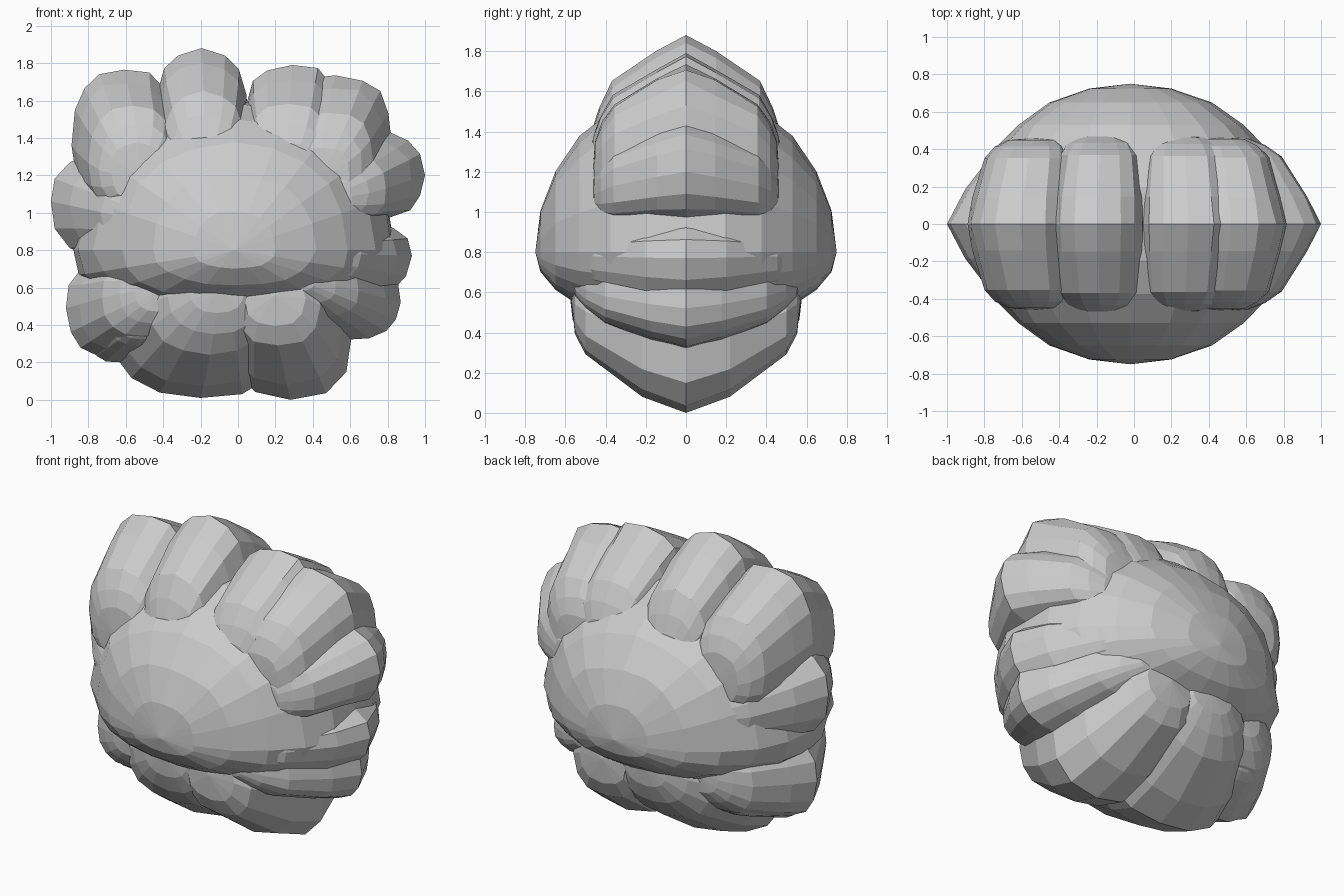
import bpy, bmesh, random
from math import sin, cos, pi

if "Cube" in bpy.data.objects:
    bpy.data.objects.remove(bpy.data.objects["Cube"])

random.seed(4)
CZ = 0.80                                  # height of the overall centre
TAPER = [(0, 1), (0.2, 0.915), (0.37, 0.82), (0.52, 0.65), (0.70, 0.30), (0.75, 0.15)]


def taper(y):
    """How far the whole crown has shrunk towards its centre at depth y."""
    for (a, fa), (b, fb) in zip(TAPER, TAPER[1:]):
        if y <= b:
            return fa + (fb - fa) * (y - a) / (b - a)
    return TAPER[-1][1]


def spow(v, e):
    return (1 if v >= 0 else -1) * abs(v) ** e


def lobe(name, cx, cz, rx, up, down, depth, e_depth=0.5, e_rim=0.8, segs=16, rings=5,
         jitter=0.025, tx=1.0, tz=1.0):
    """Faceted clump: outline in the xz plane, lofted to y = +-depth and tapered to the centre.
    tx and tz set how strongly the taper acts in width and height."""
    bm = bmesh.new()

    def place(x, y, z):
        f = 1 - taper(y)
        return bm.verts.new((x * (1 - f * tx), -y, CZ + (z - CZ) * (1 - f * tz)))

    loops = []
    for k in range(rings):
        t = k / rings * pi / 2
        r, y = cos(t) ** e_depth, depth * sin(t) ** (1.0 if k < 2 else e_depth)
        loop = []
        for i in range(segs):
            a = 2 * pi * i / segs
            # keep the four extreme points exact, roughen the others
            j = 1 if (k == 0 and i % (segs // 4) == 0) else 1 + random.uniform(-jitter, jitter)
            rz = up if sin(a) > 0 else down
            loop.append(place(cx + rx * r * j * spow(cos(a), e_rim), y,
                              cz + rz * r * j * spow(sin(a), e_rim)))
        loops.append(loop)
    pole = place(cx, depth, cz)
    for k in range(rings):
        for i in range(segs):
            n = (i + 1) % segs
            if k == rings - 1:
                bm.faces.new((loops[k][i], loops[k][n], pole))
            else:
                bm.faces.new((loops[k][i], loops[k][n], loops[k + 1][n], loops[k + 1][i]))
    # mirrored back half
    half = bm.verts[:] + bm.edges[:] + bm.faces[:]
    for v in bmesh.ops.duplicate(bm, geom=half)["geom"]:
        if isinstance(v, bmesh.types.BMVert):
            v.co.y = -v.co.y
    bmesh.ops.remove_doubles(bm, verts=bm.verts[:], dist=1e-4)
    bmesh.ops.recalc_face_normals(bm, faces=bm.faces[:])
    me = bpy.data.meshes.new(name)
    bm.to_mesh(me)
    bm.free()
    ob = bpy.data.objects.new(name, me)
    bpy.context.collection.objects.link(ob)
    return ob


# broad central mass of the foliage
lobe("foliage_body", -0.02, 0.80, 0.86, 0.81, 0.38, 0.75, e_depth=1.0, e_rim=0.9,
     segs=20, rings=6, jitter=0.02, tx=0, tz=0)

# crown clumps across the top
lobe("crown_left", -0.61, 1.36, 0.28, 0.405, 0.34, 0.46, e_rim=0.78, tx=0.45)
lobe("crown_middle", -0.195, 1.38, 0.255, 0.50, 0.36, 0.48, e_rim=0.72, tx=0.3)
lobe("crown_right_inner", 0.29, 1.36, 0.26, 0.43, 0.34, 0.475, e_rim=0.68, tx=0.3)
lobe("crown_right_outer", 0.52, 1.34, 0.305, 0.395, 0.34, 0.465, e_rim=0.75, tx=0.5)

# side clumps
lobe("side_left", -0.60, 1.06, 0.40, 0.28, 0.33, 0.60, e_depth=0.75, e_rim=0.88)
lobe("side_right_upper", 0.65, 1.20, 0.35, 0.25, 0.24, 0.47)
lobe("side_right_lower", 0.55, 0.77, 0.38, 0.20, 0.24, 0.66, e_depth=0.7, tx=0.9)

# underside clumps
lobe("base_left", -0.60, 0.49, 0.32, 0.26, 0.28, 0.48)
lobe("base_left_small", -0.62, 0.33, 0.18, 0.12, 0.13, 0.38)
lobe("base_middle", -0.20, 0.42, 0.50, 0.24, 0.41, 0.58, e_depth=0.55, e_rim=0.86)
lobe("base_right", 0.28, 0.36, 0.33, 0.28, 0.36, 0.57, e_depth=0.38, segs=12, rings=4, tx=0.7)
lobe("base_right_outer", 0.55, 0.52, 0.32, 0.24, 0.20, 0.57, e_depth=0.65)
